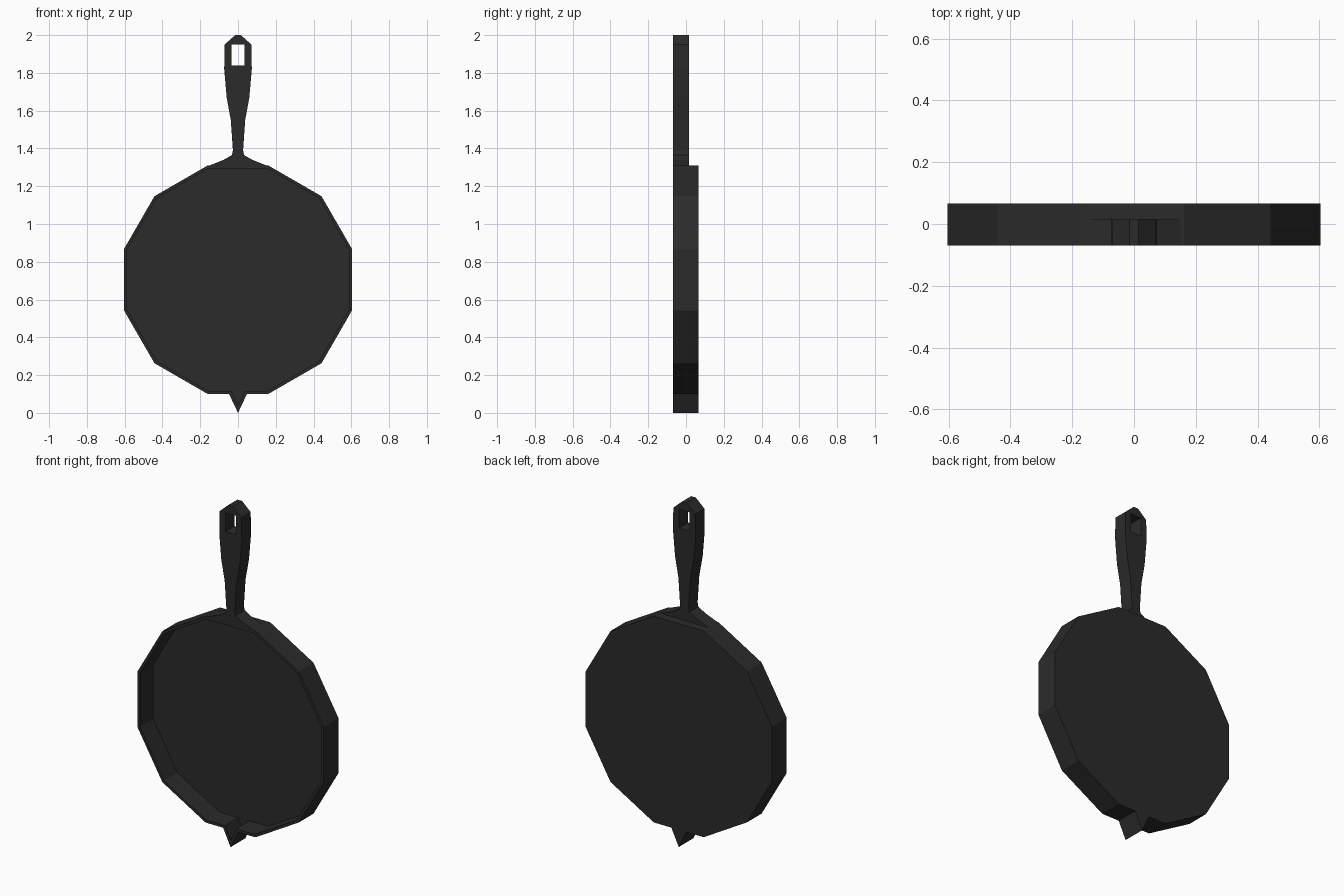
import bpy, bmesh, math

if "Cube" in bpy.data.objects:
    bpy.data.objects.remove(bpy.data.objects["Cube"])

FRONT, BACK = -0.069, 0.067      # full depth of the pan
FLOOR = 0.054                    # inner floor of the pan
HANDLE_BACK = 0.016
CENTRE_Z = 0.705

iron = bpy.data.materials.new("dark_iron")
iron.diffuse_color = (0.024, 0.024, 0.024, 1)
iron.use_nodes = True
iron.node_tree.nodes["Principled BSDF"].inputs["Base Color"].default_value = iron.diffuse_color


def finish(name, bm):
    bmesh.ops.recalc_face_normals(bm, faces=bm.faces)
    mesh = bpy.data.meshes.new(name)
    bm.to_mesh(mesh)
    bm.free()
    mesh.materials.append(iron)
    obj = bpy.data.objects.new(name, mesh)
    bpy.context.collection.objects.link(obj)
    return obj


def ring(bm, points, y):
    return [bm.verts.new((x, y, z)) for x, z in points]


def bridge(bm, a, b):
    n = len(a)
    for i in range(n):
        j = (i + 1) % n
        bm.faces.new((a[i], a[j], b[j], b[i]))


def pan_outline(apothem, spout_half, spout_tip):
    # twelve-sided outline, starting and ending at the bottom side with the spout
    r = apothem / math.cos(math.pi / 12)
    pts = []
    for k in range(12):
        a = math.radians(-75 + 30 * k)
        pts.append((r * math.cos(a), CENTRE_Z + r * math.sin(a)))
    z = CENTRE_Z - apothem
    return pts + [(-spout_half, z), (0, spout_tip), (spout_half, z)]


# Pan: hollow dish with pouring spout, open to the front
bm = bmesh.new()
outer = pan_outline(0.604, 0.048, 0.0)
inner = pan_outline(0.588, 0.036, 0.04)
back = ring(bm, outer, BACK)
rim_out = ring(bm, outer, FRONT)
rim_in = ring(bm, inner, FRONT)
floor = ring(bm, inner, FLOOR)
bridge(bm, back, rim_out)
bridge(bm, rim_out, rim_in)
bridge(bm, rim_in, floor)
bm.faces.new(back)
bm.faces.new(floor)
finish("pan", bm)

# Handle: mirrored profile with a rectangular hanging hole
half = [(0.16, 1.306), (0.075, 1.34), (0.032, 1.365), (0.027, 1.39),
        (0.038, 1.55), (0.06, 1.67), (0.073, 1.82), (0.071, 1.95), (0.015, 2.0)]
profile = half + [(-x, z) for x, z in reversed(half)]
hole = [(-0.034, 1.84), (0.034, 1.84), (0.034, 1.95), (-0.034, 1.95)]

bm = bmesh.new()
edges = []
for loop in (profile, hole):
    v = ring(bm, loop, FRONT)
    edges += [bm.edges.new((v[i - 1], v[i])) for i in range(len(v))]
bmesh.ops.triangle_fill(bm, edges=edges, use_beauty=True, normal=(0, -1, 0))
ext = bmesh.ops.extrude_face_region(bm, geom=bm.faces[:], use_keep_orig=True)
moved = [g for g in ext["geom"] if isinstance(g, bmesh.types.BMVert)]
bmesh.ops.translate(bm, verts=moved, vec=(0, HANDLE_BACK - FRONT, 0))
finish("handle", bm)
